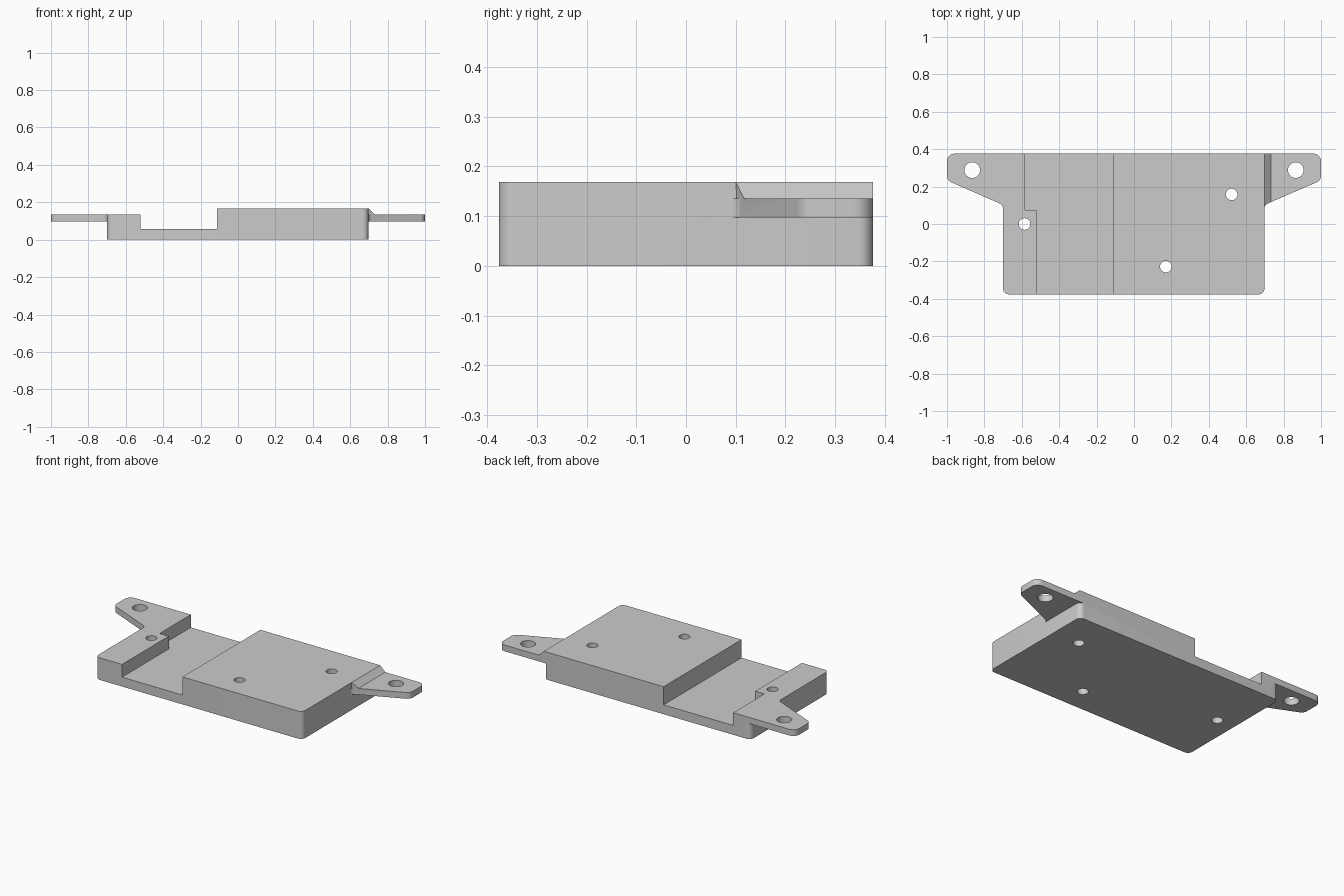
import bpy, bmesh, math
from mathutils import Vector

cube = bpy.data.objects.get("Cube")
if cube:
    bpy.data.objects.remove(cube, do_unlink=True)

grey = bpy.data.materials.new("light_grey")
grey.use_nodes = True
grey.diffuse_color = (0.6, 0.6, 0.6, 1)
grey.node_tree.nodes["Principled BSDF"].inputs["Base Color"].default_value = (0.6, 0.6, 0.6, 1)


def new_object(name, bm):
    bmesh.ops.recalc_face_normals(bm, faces=bm.faces)
    mesh = bpy.data.meshes.new(name)
    bm.to_mesh(mesh)
    bm.free()
    mesh.materials.append(grey)
    obj = bpy.data.objects.new(name, mesh)
    bpy.context.collection.objects.link(obj)
    return obj


def rounded(corners, steps=8):
    """Outline from (x, y, radius) corners, each turned into an arc."""
    out = []
    for i, (x, y, r) in enumerate(corners):
        p = Vector((x, y))
        if r == 0:
            out.append(p)
            continue
        a = (Vector(corners[i - 1][:2]) - p).normalized()
        b = (Vector(corners[(i + 1) % len(corners)][:2]) - p).normalized()
        half = a.angle(b) / 2
        centre = p + (a + b).normalized() * (r / math.sin(half))
        start = p + a * (r / math.tan(half)) - centre
        end = p + b * (r / math.tan(half)) - centre
        sweep = start.angle_signed(end)
        for k in range(steps + 1):
            t = -sweep * k / steps
            out.append(centre + Vector((start.x * math.cos(t) - start.y * math.sin(t),
                                        start.x * math.sin(t) + start.y * math.cos(t))))
    return out


def prism(name, outline, z0, z1):
    bm = bmesh.new()
    face = bm.faces.new([bm.verts.new((p[0], p[1], z0)) for p in outline])
    top = bmesh.ops.extrude_face_region(bm, geom=[face])["geom"]
    bmesh.ops.translate(bm, vec=(0, 0, z1 - z0),
                        verts=[v for v in top if isinstance(v, bmesh.types.BMVert)])
    return new_object(name, bm)


def combine(target, tool, operation):
    tool.hide_render = True
    mod = target.modifiers.new(operation, 'BOOLEAN')
    mod.operation, mod.solver, mod.object = operation, 'EXACT', tool
    bpy.context.view_layer.objects.active = target
    bpy.ops.object.modifier_apply(modifier=mod.name)
    bpy.data.objects.remove(tool, do_unlink=True)


TOP, SHELF, FLOOR, EAR = 0.168, 0.135, 0.057, 0.097
L, R, B = -0.70, 0.697, 0.376

# Main block with rounded vertical corners
plate = prism("mounting_plate", rounded([(L, -B, 0.03), (R, -B, 0.03), (R, B, 0.03), (L, B, 0.03)]), 0, TOP)

# Lower left shelf and the stepped channel
combine(plate, prism("shelf_cutter", [(-0.8, -0.5), (-0.112, -0.5), (-0.112, 0.5), (-0.8, 0.5)],
                     SHELF, 0.3), 'DIFFERENCE')
combine(plate, prism("channel_cutter", [(-0.52, -0.5), (-0.112, -0.5), (-0.112, 0.5),
                                        (-0.582, 0.5), (-0.582, 0.075), (-0.52, 0.075)],
                     FLOOR, 0.3), 'DIFFERENCE')

# Mounting ears, with a fillet where the sloping edge meets the block
for side, edge in ((-1, -L), (1, R)):
    ear = [(0.65, B, 0), (0.65, 0.07, 0), (edge, 0.07, 0), (edge, 0.102, 0.03),
           (1.0, 0.233, 0.04), (1.0, B, 0.04)]
    combine(plate, prism("ear", rounded([(side * x, y, r) for x, y, r in ear]), EAR, SHELF), 'UNION')

# Sloped rib above the right-hand ear
bm = bmesh.new()
for x, y, z in ((0.65, 0.1, TOP), (R, 0.1, TOP), (0.732, 0.117, SHELF),
                (0.65, 0.1, 0.12), (R, 0.103, 0.12), (0.732, 0.12, 0.12)):
    bm.verts.new((x, y, z))
    bm.verts.new((x, B, z))
bmesh.ops.convex_hull(bm, input=bm.verts)
combine(plate, new_object("rib", bm), 'UNION')

# Screw holes
for x, y, r in ((-0.585, 0, 0.031), (0.17, -0.228, 0.031), (0.522, 0.158, 0.031),
                (-0.865, 0.288, 0.042), (0.865, 0.288, 0.042)):
    ring = [(x + r * math.cos(a * math.tau / 32), y + r * math.sin(a * math.tau / 32)) for a in range(32)]
    combine(plate, prism("hole_cutter", ring, -0.1, 0.3), 'DIFFERENCE')

bpy.ops.object.select_all(action='DESELECT')
plate.select_set(True)
bpy.context.view_layer.objects.active = plate
bpy.ops.object.shade_smooth_by_angle(angle=math.radians(25))
